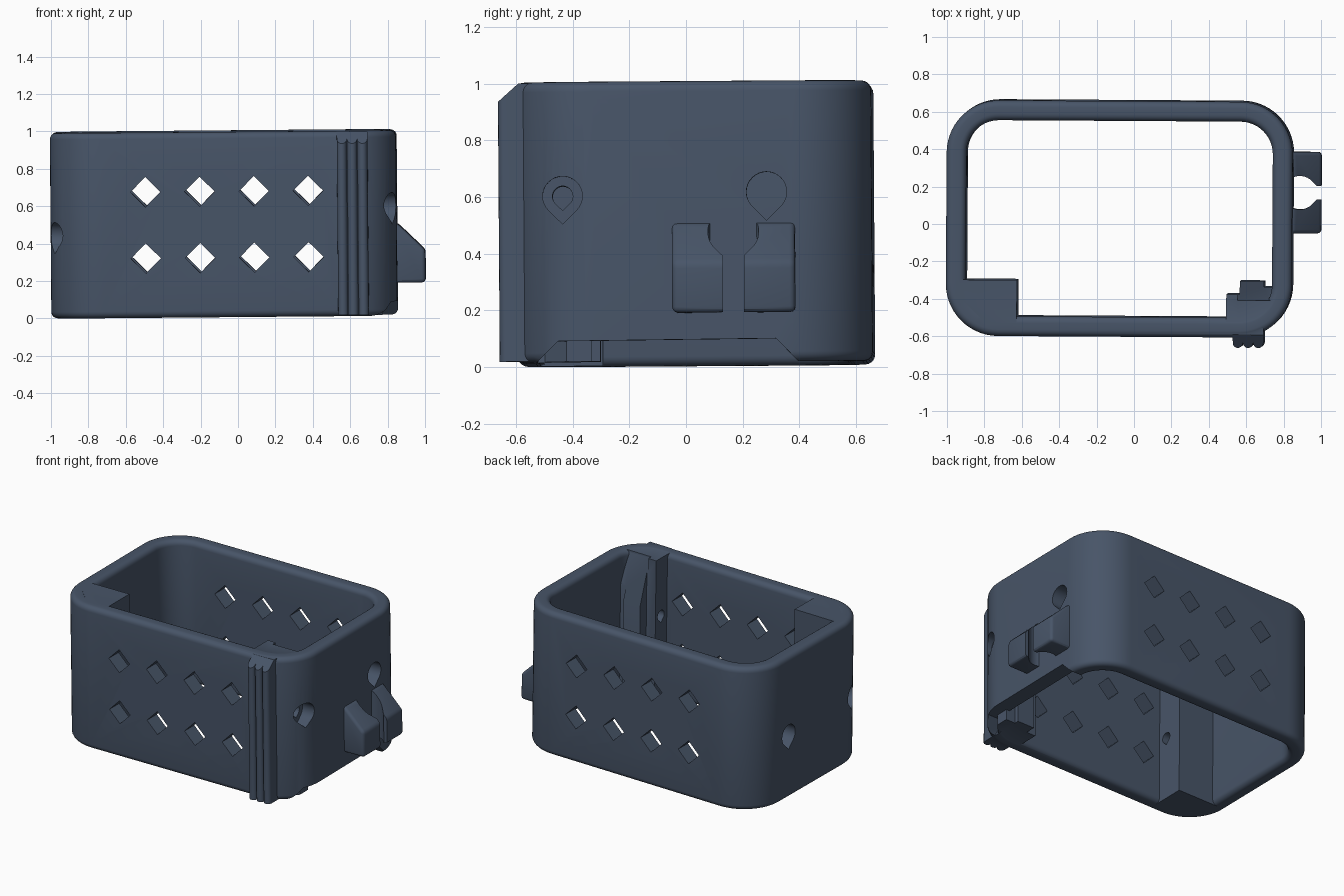
import bpy, bmesh, math
from mathutils import Matrix, Vector

if "Cube" in bpy.data.objects:
    bpy.data.objects.remove(bpy.data.objects["Cube"])

slate = bpy.data.materials.new("slate")
slate.diffuse_color = (0.064, 0.09, 0.138, 1)
slate.use_nodes = True
slate.node_tree.nodes["Principled BSDF"].inputs["Base Color"].default_value = slate.diffuse_color


def make(name, bm):
    bmesh.ops.recalc_face_normals(bm, faces=bm.faces[:])
    me = bpy.data.meshes.new(name)
    bm.to_mesh(me)
    bm.free()
    me.materials.append(slate)
    ob = bpy.data.objects.new(name, me)
    bpy.context.collection.objects.link(ob)
    return ob


def prism(name, pts, axis, a, b):
    """Extrude a 2D outline along an axis: x uses (y,z), y uses (x,z), z uses (x,y)."""
    def place(p, t):
        return {"x": (t, *p), "y": (p[0], t, p[1]), "z": (*p, t)}[axis]
    bm = bmesh.new()
    lo = [bm.verts.new(place(p, a)) for p in pts]
    hi = [bm.verts.new(place(p, b)) for p in pts]
    bm.faces.new(lo)
    bm.faces.new(hi)
    n = len(pts)
    for i in range(n):
        bm.faces.new((lo[i], lo[(i + 1) % n], hi[(i + 1) % n], hi[i]))
    return make(name, bm)


def apply(ob, mod):
    bpy.context.view_layer.objects.active = ob
    bpy.ops.object.modifier_apply(modifier=mod.name)


def combine(ob, other, op):
    mod = ob.modifiers.new("bool", "BOOLEAN")
    mod.operation, mod.solver, mod.object = op, "EXACT", other
    apply(ob, mod)
    bpy.data.objects.remove(other)


def arc(cx, cy, r, a0, a1, n):
    return [(cx + r * math.cos(math.radians(a0 + (a1 - a0) * i / n)),
             cy + r * math.sin(math.radians(a0 + (a1 - a0) * i / n))) for i in range(n + 1)]


def rounded(x0, x1, y0, y1, r, n):
    return (arc(x1 - r, y1 - r, r, 0, 90, n) + arc(x0 + r, y1 - r, r, 90, 180, n)
            + arc(x0 + r, y0 + r, r, 180, 270, n) + arc(x1 - r, y0 + r, r, 270, 360, n))


def teardrop(y, z, r):
    return arc(y, z, r, -45, 225, 24) + [(y, z - r * math.sqrt(2))]


# Sleeve wall: a rounded section swept around a rounded rectangle
Z0, Z1 = 0.012, 1.003
bm = bmesh.new()
rings = []
for d, z in rounded(0, 0.106, Z0, Z1, 0.035, 5):
    rings.append([bm.verts.new((x, y, z)) for x, y in
                  rounded(-1 + d, 0.85 - d, -0.6 + d, 0.66 - d, 0.28 - d, 14)])
for i, ring in enumerate(rings):
    nxt = rings[(i + 1) % len(rings)]
    for j in range(len(ring)):
        k = (j + 1) % len(ring)
        bm.faces.new((ring[j], ring[k], nxt[k], nxt[j]))
body = make("sleeve_body", bm)

# Notch under the right wall
combine(body, prism("notch", [(-0.54, -0.05), (-0.52, 0.02), (-0.45, 0.088),
                              (0.32, 0.093), (0.41, 0.0), (0.41, -0.05)], "x", 0.7, 1.0), "DIFFERENCE")

# Corner posts inside the front corners
combine(body, prism("left_post", [(-0.94, -0.3), (-0.94, -0.38), (-0.78, -0.54),
                                  (-0.62, -0.54), (-0.62, -0.3)], "z", Z0, Z1), "UNION")
post = prism("right_post", [(0.5, -0.55), (0.5, -0.37), (0.57, -0.37), (0.57, -0.3), (0.70, -0.3),
                            (0.70, -0.33), (0.77, -0.33), (0.77, -0.42), (0.65, -0.55)],
             "z", Z0 + 0.004, Z1 - 0.002)
combine(post, prism("lead_in", [(-0.41, 1.1), (-0.40, 0.99), (-0.295, 0.68), (-0.2, 0.68), (-0.2, 1.1)],
                    "x", 0.56, 0.9), "DIFFERENCE")
combine(body, post, "UNION")

# Three vertical grip ridges on the front
outline = [(0.70, -0.55), (0.535, -0.55)]
for cx in (0.5625, 0.6175, 0.6725):
    outline += arc(cx, -0.63, 0.0265, 180, 360, 8)
ridges = prism("grip_ridges", outline, "z", 0.018, 0.999)
combine(ridges, prism("ridge_slope", [(-0.75, 0.852), (-0.55, 1.03), (-0.55, 1.2), (-0.75, 1.2)],
                      "x", 0.4, 0.9), "DIFFERENCE")
combine(body, ridges, "UNION")

# Cable clip on the right wall: sloped block with a keyhole channel
clip = prism("cable_clip", [(0.8, 0.185), (1.0, 0.185), (1.0, 0.36), (0.85, 0.505), (0.8, 0.505)],
             "y", -0.045, 0.39)
bev = clip.modifiers.new("bevel", "BEVEL")
bev.width, bev.segments = 0.02, 3
apply(clip, bev)
keyhole = arc(0.885, 0.172, 0.09, 55, 305, 24)
keyhole += [(0.975, 0.135), (1.1, 0.135), (1.1, 0.209), (0.975, 0.209)]
combine(clip, prism("channel", keyhole, "z", 0.1, 0.6), "DIFFERENCE")
combine(clip, prism("clip_trim", [(0.7, -0.2), (0.83, -0.2), (0.83, 0.5), (0.7, 0.5)], "z", 0, 0.7), "DIFFERENCE")
combine(body, clip, "UNION")

# Diamond vents through the front and back walls
for x in (-0.49, -0.2, 0.09, 0.38):
    for z in (0.685, 0.33):
        r = 0.08
        combine(body, prism("vent", [(x - r, z), (x, z - r), (x + r, z), (x, z + r)], "y", -1, 1), "DIFFERENCE")

# Teardrop holes in the side walls; front ones are stepped through the posts
for y, z, r, a, b in ((0.29, 0.61, 0.071, 0.65, 1.1), (-0.43, 0.60, 0.07, 0.755, 1.1),
                      (-0.43, 0.60, 0.036, 0.4, 1.1), (0.29, 0.455, 0.071, -1.1, -0.8),
                      (-0.43, 0.455, 0.07, -1.1, -0.9), (-0.43, 0.455, 0.036, -1.1, -0.5)):
    combine(body, prism("side_hole", teardrop(y, z, r), "x", a, b), "DIFFERENCE")

# Slight tilt of the whole piece
pivot = Vector((0, 0, 0.5))
tilt = (Matrix.Rotation(math.radians(-0.35), 4, "Z") @ Matrix.Rotation(math.radians(-0.5), 4, "Y")
        @ Matrix.Rotation(math.radians(0.4), 4, "X"))
body.data.transform(Matrix.Translation(pivot) @ tilt @ Matrix.Translation(-pivot))

# Rest on the ground
low = min(v.co.z for v in body.data.vertices)
body.data.transform(Matrix.Translation((0, 0, -low)))

bpy.ops.object.select_all(action="DESELECT")
body.select_set(True)
bpy.context.view_layer.objects.active = body
bpy.ops.object.shade_smooth_by_angle(angle=math.radians(30))
